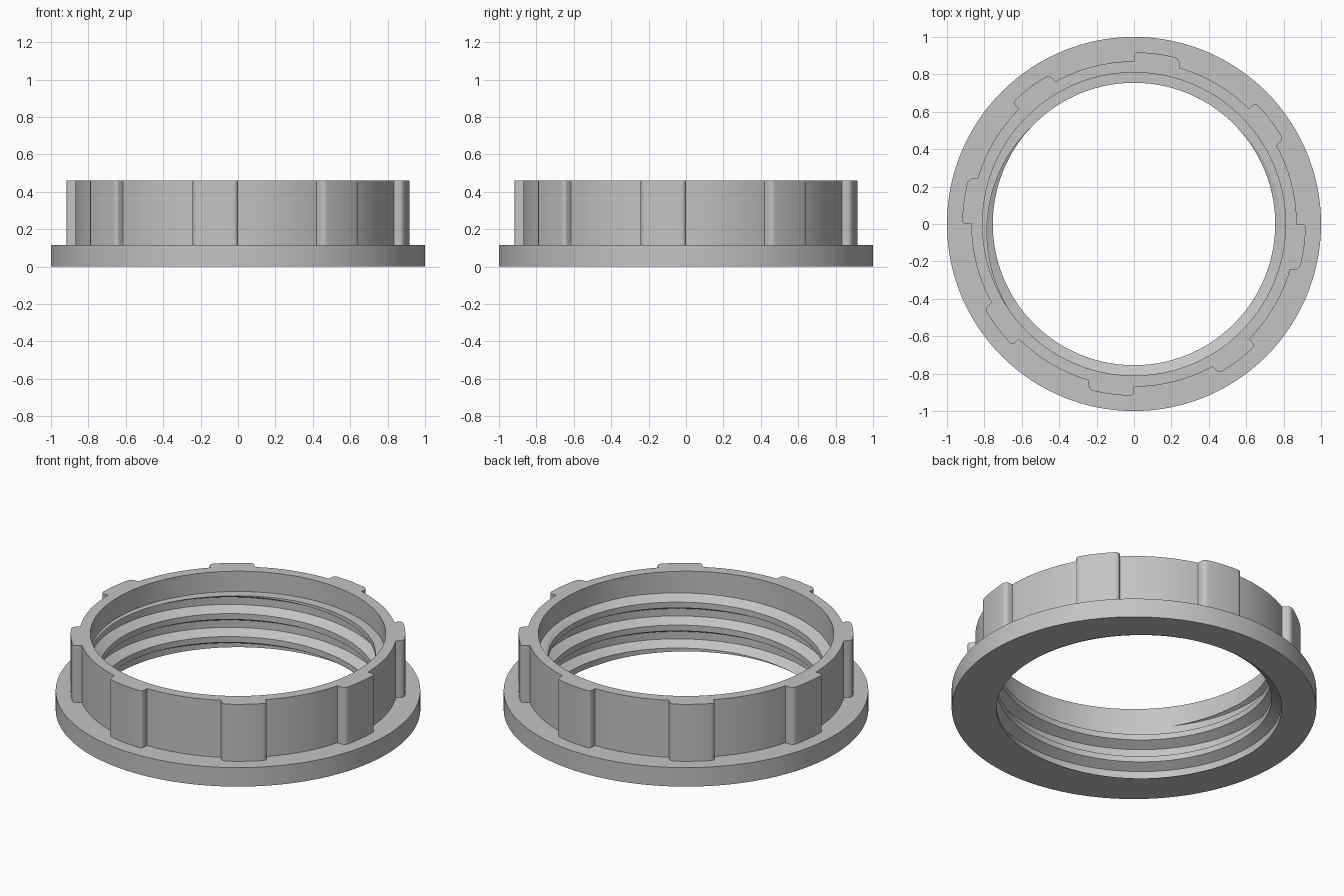
import bpy, bmesh, math

cube = bpy.data.objects.get("Cube")
if cube:
    bpy.data.objects.remove(cube, do_unlink=True)

grey = bpy.data.materials.new("plain grey")
grey.use_nodes = True
colour = (0.55, 0.55, 0.55, 1)
grey.diffuse_color = colour
grey.node_tree.nodes["Principled BSDF"].inputs["Base Color"].default_value = colour

FLANGE_R, COLLAR_R, LUG_R = 1.0, 0.87, 0.918
ROOT_R, CREST_R = 0.81, 0.755
FLANGE_Z, LEDGE_Z, TOP_Z = 0.115, 0.337, 0.46
PITCH, PHASE = 0.139, 0.21
COLUMNS = 192
# one thread pitch, going up: (height, radius)
TOOTH = [(0, ROOT_R), (0.044, ROOT_R), (0.074, CREST_R), (0.109, CREST_R), (PITCH, ROOT_R)]


def add_object(name, bm):
    bmesh.ops.remove_doubles(bm, verts=bm.verts, dist=0.00002)
    bmesh.ops.recalc_face_normals(bm, faces=bm.faces)
    mesh = bpy.data.meshes.new(name)
    bm.to_mesh(mesh)
    bm.free()
    mesh.materials.append(grey)
    obj = bpy.data.objects.new(name, mesh)
    bpy.context.collection.objects.link(obj)
    bpy.ops.object.select_all(action="DESELECT")
    obj.select_set(True)
    bpy.context.view_layer.objects.active = obj
    bpy.ops.object.shade_smooth_by_angle(angle=math.radians(28))
    return obj


def thread_radius(height):
    height %= PITCH
    for (z0, r0), (z1, r1) in zip(TOOTH, TOOTH[1:]):
        if height <= z1:
            return r0 + (r1 - r0) * (height - z0) / (z1 - z0)
    return ROOT_R


def section(angle):
    """Closed (radius, height) outline of the ring at one angle."""
    shift = PHASE + PITCH * angle / math.tau
    points = []
    for turn in range(-4, 3):
        for dz, _ in TOOTH[:-1]:
            z = min(max(turn * PITCH + dz + shift, 0), LEDGE_Z)
            points.append((thread_radius(z - shift), z))
    return points + [(ROOT_R, LEDGE_Z), (ROOT_R, TOP_Z), (COLLAR_R, TOP_Z),
                     (COLLAR_R, FLANGE_Z), (FLANGE_R, FLANGE_Z), (FLANGE_R, 0)]


# flanged collar with the helical thread cut into its bore
bm = bmesh.new()
columns = []
for i in range(COLUMNS + 1):
    a = math.tau * i / COLUMNS
    columns.append([bm.verts.new((r * math.cos(a), r * math.sin(a), z))
                    for r, z in section(a)])
for left, right in zip(columns, columns[1:]):
    for j in range(len(left)):
        k = (j + 1) % len(left)
        bm.faces.new((left[j], right[j], right[k], left[k]))
bmesh.ops.dissolve_degenerate(bm, dist=0.00001, edges=bm.edges)
add_object("threaded_flange_ring", bm)

# eight grip lugs with parallel sides and rounded outer corners
LUG_W, STEPS, LUG_COUNT = 0.243, 8, 8
for n in range(LUG_COUNT):
    bm = bmesh.new()
    xs = [LUG_W * i / STEPS for i in range(STEPS + 1)]
    outline = [(x, math.sqrt(LUG_R ** 2 - x * x)) for x in xs]
    inner_r = COLLAR_R - 0.003
    outline += [(x, math.sqrt(inner_r ** 2 - x * x)) for x in reversed(xs)]
    turn = math.tau * n / LUG_COUNT
    c, s = math.cos(turn), math.sin(turn)
    rings = [[bm.verts.new((x * c - y * s, x * s + y * c, z)) for x, y in outline]
             for z in (FLANGE_Z - 0.005, TOP_Z)]
    low, high = rings
    bm.faces.new(low)
    bm.faces.new(high)
    for j in range(len(low)):
        k = (j + 1) % len(low)
        bm.faces.new((low[j], low[k], high[k], high[j]))
    corners = [bm.edges.get((low[j], high[j])) for j in (0, STEPS)]
    bmesh.ops.bevel(bm, geom=corners, offset=0.022, segments=4, profile=0.5,
                    affect="EDGES")
    add_object(f"grip_lug_{n + 1}", bm)
